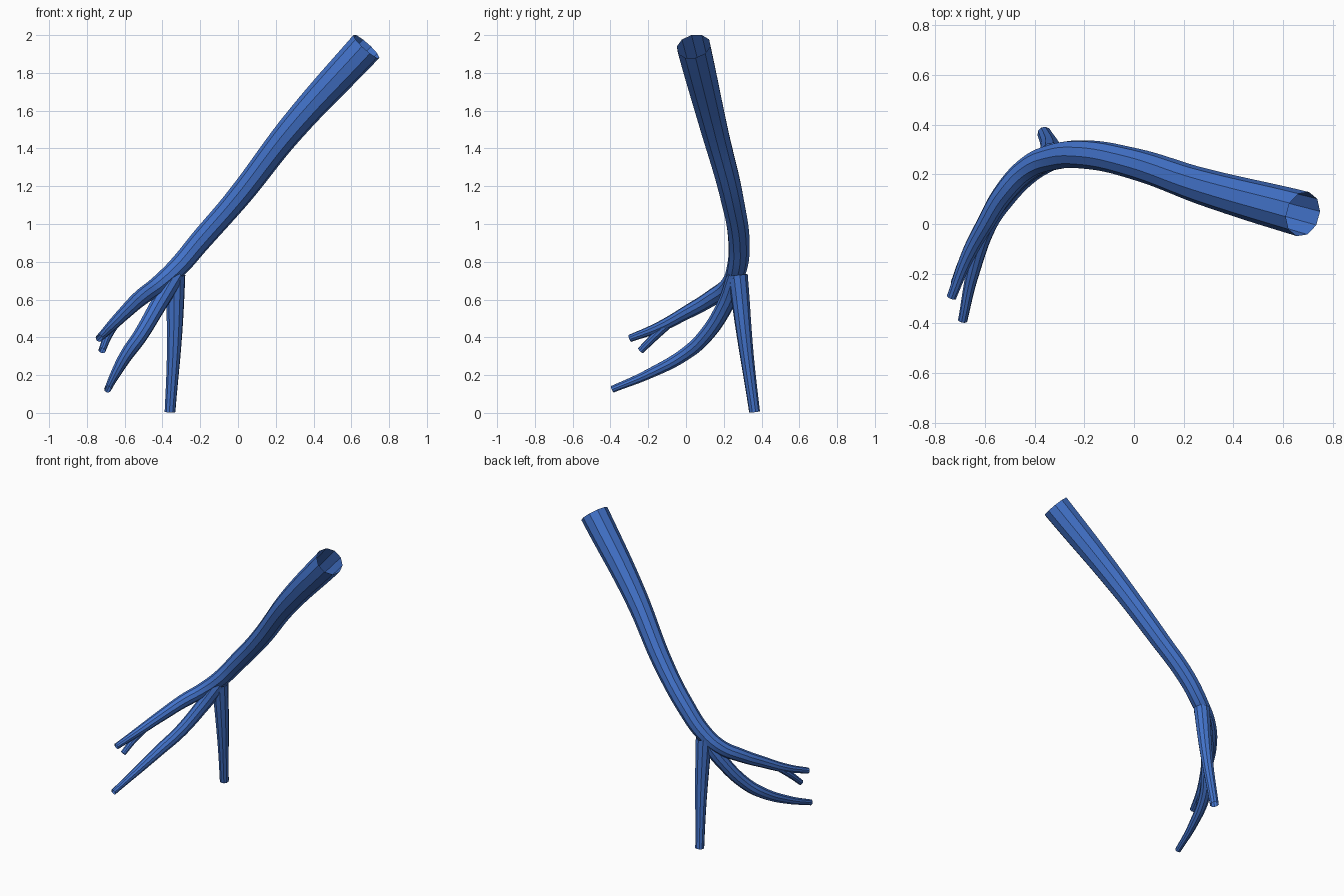
import bpy

cube = bpy.data.objects.get("Cube")
if cube:
    bpy.data.objects.remove(cube, do_unlink=True)

BLUE = (0.055, 0.17, 0.59, 1.0)
blue = bpy.data.materials.new("vessel blue")
blue.use_nodes = True
blue.diffuse_color = BLUE
bsdf = blue.node_tree.nodes["Principled BSDF"]
bsdf.inputs["Base Color"].default_value = BLUE
bsdf.inputs["Roughness"].default_value = 0.6


def tube(name, points):
    """Open-ended tapered tube through (x, y, z, radius) points."""
    curve = bpy.data.curves.new(name, "CURVE")
    curve.dimensions = "3D"
    curve.bevel_depth = 1.0
    curve.bevel_resolution = 3
    curve.resolution_u = 8
    curve.use_fill_caps = False
    spline = curve.splines.new("BEZIER")
    spline.radius_interpolation = "CARDINAL"
    spline.bezier_points.add(len(points) - 1)
    for bp, (x, y, z, r) in zip(spline.bezier_points, points):
        bp.co = (x, y, z)
        bp.radius = r
        bp.handle_left_type = bp.handle_right_type = "AUTO"
    obj = bpy.data.objects.new(name, curve)
    bpy.context.collection.objects.link(obj)
    bpy.ops.object.select_all(action="DESELECT")
    obj.select_set(True)
    bpy.context.view_layer.objects.active = obj
    bpy.ops.object.convert(target="MESH")
    obj = bpy.context.object
    obj.name = name
    obj.data.materials.clear()
    obj.data.materials.append(blue)
    bpy.ops.object.shade_smooth_by_angle()
    return obj


# Main trunk flowing into the upper branch
tube("trunk_and_upper_branch", [
    (0.68, 0.04, 1.94, 0.092),
    (0.28, 0.15, 1.50, 0.074),
    (0.00, 0.243, 1.14, 0.063),
    (-0.20, 0.28, 0.91, 0.058),
    (-0.32, 0.27, 0.77, 0.054),
    (-0.42, 0.23, 0.68, 0.048),
    (-0.52, 0.13, 0.605, 0.043),
    (-0.60, 0.00, 0.53, 0.036),
    (-0.67, -0.13, 0.46, 0.029),
    (-0.735, -0.295, 0.395, 0.020),
])

# Short twig splitting off near the end of the upper branch
tube("upper_branch_twig", [
    (-0.65, -0.09, 0.475, 0.024),
    (-0.69, -0.165, 0.405, 0.022),
    (-0.72, -0.24, 0.33, 0.019),
])

# Lower forward-curving branch
tube("lower_branch", [
    (-0.33, 0.27, 0.73, 0.050),
    (-0.42, 0.21, 0.575, 0.045),
    (-0.52, 0.10, 0.405, 0.040),
    (-0.585, 0.00, 0.315, 0.036),
    (-0.65, -0.20, 0.205, 0.027),
    (-0.69, -0.39, 0.125, 0.019),
])

# Branch running down to the ground
tube("downward_branch", [
    (-0.33, 0.275, 0.73, 0.052),
    (-0.338, 0.315, 0.36, 0.039),
    (-0.36, 0.363, 0.005, 0.029),
])
